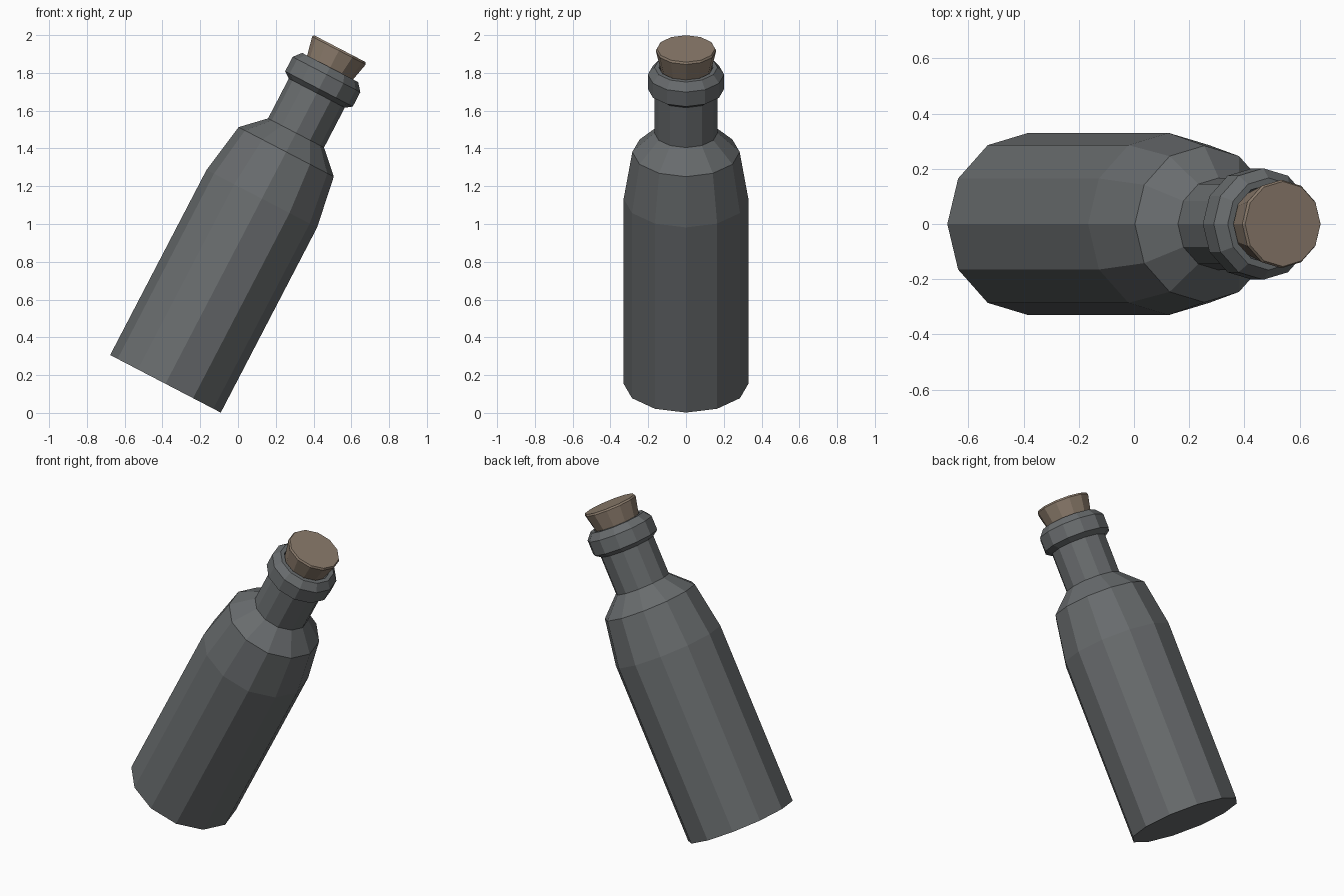
import bpy, bmesh
from math import radians, sin, cos, tau

if "Cube" in bpy.data.objects:
    bpy.data.objects.remove(bpy.data.objects["Cube"])

SIDES = 12
TILT = radians(27.5)
BASE = (-0.384, 0, 0.154)


def lathe(name, profile, color):
    """Spin (radius, height) points into a closed 12-sided solid, then tilt it."""
    bm = bmesh.new()
    rings = [[bm.verts.new((r * cos(tau * i / SIDES), r * sin(tau * i / SIDES), h))
              for i in range(SIDES)] for r, h in profile]
    for low, high in zip(rings, rings[1:]):
        for i in range(SIDES):
            j = (i + 1) % SIDES
            bm.faces.new((low[i], low[j], high[j], high[i]))
    bm.faces.new(rings[0][::-1])
    bm.faces.new(rings[-1])
    mesh = bpy.data.meshes.new(name)
    bm.to_mesh(mesh)
    bm.free()
    mat = bpy.data.materials.new(name + "_color")
    mat.diffuse_color = color
    mat.use_nodes = True
    mat.node_tree.nodes["Principled BSDF"].inputs["Base Color"].default_value = mat.diffuse_color
    mesh.materials.append(mat)
    obj = bpy.data.objects.new(name, mesh)
    obj.location = BASE
    obj.rotation_euler = (0, TILT, 0)
    bpy.context.collection.objects.link(obj)
    return obj


# Glass: body, shoulder, neck, bevelled lip and the mouth behind the cork
lathe("bottle", [(0.33, 0), (0.33, 1.105), (0.284, 1.384), (0.167, 1.497),
                 (0.167, 1.735), (0.202, 1.76), (0.202, 1.846), (0.167, 1.888),
                 (0.143, 1.888), (0.125, 1.80)], (0.14, 0.15, 0.155, 1))

# Tapered cork with a small bevel on its top edge
lathe("cork", [(0.115, 1.79), (0.160, 1.989), (0.154, 2.0)],
      (0.26, 0.2, 0.15, 1))
